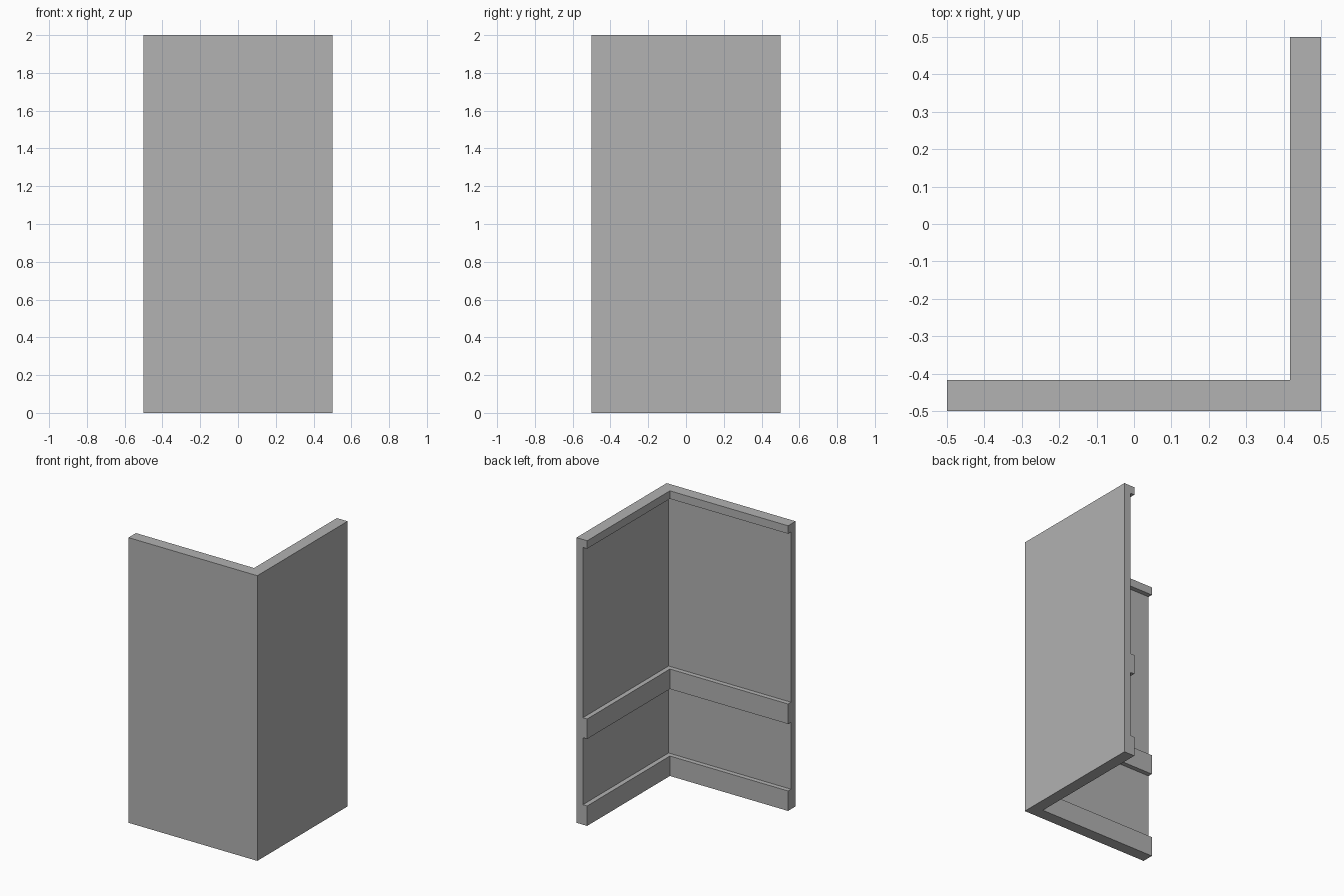
import bpy
import bmesh

cube = bpy.data.objects.get("Cube")
if cube:
    bpy.data.objects.remove(cube, do_unlink=True)

HALF = 0.5      # half the outer footprint
HEIGHT = 2.0
WALL = 0.05     # thickness of the plain wall
TRIM = 0.083    # thickness where the mouldings stand out

grey = bpy.data.materials.new("plain_grey")
grey.use_nodes = True
colour = (0.445, 0.445, 0.445, 1)
grey.diffuse_color = colour
grey.node_tree.nodes["Principled BSDF"].inputs["Base Color"].default_value = colour

# Inner wall profile as (depth, height), from the floor up:
# baseboard, chair rail, then top moulding
profile = [(0, 0), (TRIM, 0)]
for low, high in ((0.14, 0.61), (0.75, 1.944)):
    profile += [(TRIM, low), (WALL, low), (WALL, high), (TRIM, high)]
profile += [(TRIM, HEIGHT), (0, HEIGHT)]


def mitred_corner(name, section):
    """Sweep the section along the L-shaped plan, mitred at the corner."""
    bm = bmesh.new()
    rings = []
    for place in (lambda d: (-HALF, d - HALF),
                  lambda d: (HALF - d, d - HALF),
                  lambda d: (HALF - d, HALF)):
        rings.append([bm.verts.new((*place(d), z)) for d, z in section])
    count = len(section)
    for a, b in zip(rings, rings[1:]):
        for i in range(count):
            j = (i + 1) % count
            bm.faces.new((a[i], a[j], b[j], b[i]))
    # End caps
    bm.faces.new(rings[0])
    bm.faces.new(rings[-1])
    bmesh.ops.recalc_face_normals(bm, faces=bm.faces)
    mesh = bpy.data.meshes.new(name)
    bm.to_mesh(mesh)
    bm.free()
    mesh.materials.append(grey)
    obj = bpy.data.objects.new(name, mesh)
    bpy.context.collection.objects.link(obj)
    return obj


mitred_corner("corner_wall", profile)
